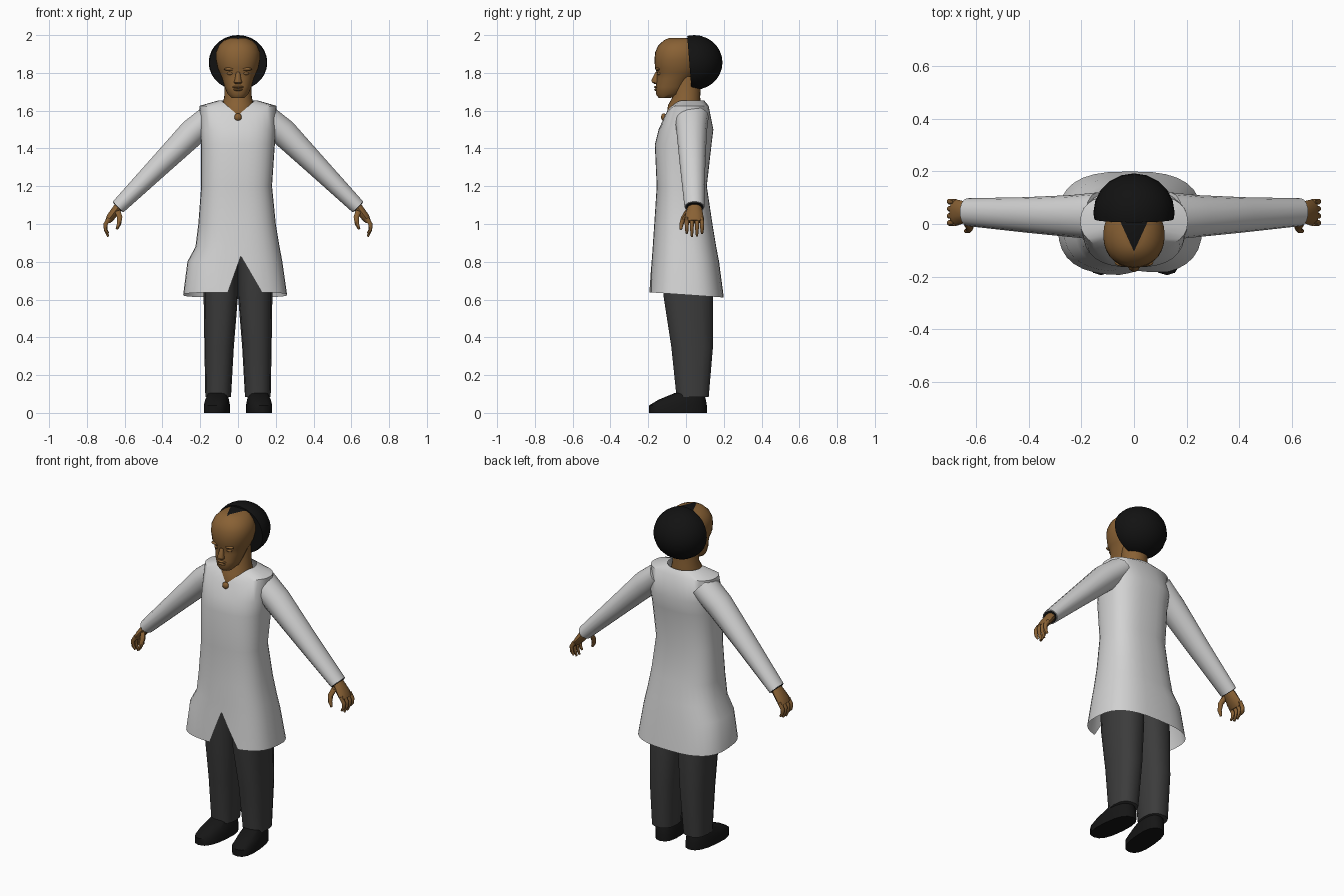
import bpy, bmesh, math
from mathutils import Vector

if "Cube" in bpy.data.objects:
    bpy.data.objects.remove(bpy.data.objects["Cube"])


def material(name, r, g, b):
    m = bpy.data.materials.new(name)
    m.diffuse_color = (r, g, b, 1)
    m.use_nodes = True
    m.node_tree.nodes["Principled BSDF"].inputs["Base Color"].default_value = m.diffuse_color
    return m


SKIN = material("brown skin", 0.25, 0.12, 0.035)
COAT = material("pale grey cloth", 0.65, 0.65, 0.65)
TROUSER = material("charcoal cloth", 0.045, 0.045, 0.045)
HAIR = material("black hair", 0.006, 0.006, 0.006)
SHOE = material("black leather", 0.008, 0.008, 0.008)


def finish(name, bm, *mats, angle=45):
    bmesh.ops.recalc_face_normals(bm, faces=bm.faces)
    me = bpy.data.meshes.new(name)
    bm.to_mesh(me)
    bm.free()
    for m in mats:
        me.materials.append(m)
    ob = bpy.data.objects.new(name, me)
    bpy.context.collection.objects.link(ob)
    bpy.ops.object.select_all(action='DESELECT')
    ob.select_set(True)
    bpy.context.view_layer.objects.active = ob
    bpy.ops.object.shade_smooth_by_angle(angle=math.radians(angle))
    return ob


def skin_rings(rings, caps=True):
    """Bridge equal rings of points into a new bmesh."""
    bm = bmesh.new()
    vs = [[bm.verts.new(p) for p in r] for r in rings]
    n = len(vs[0])
    for a, b in zip(vs, vs[1:]):
        for i in range(n):
            j = (i + 1) % n
            bm.faces.new((a[i], a[j], b[j], b[i]))
    if caps:
        bm.faces.new(vs[0])
        bm.faces.new(vs[-1])
    return bm


def ring(z, x0, x1, y0, y1, p=2.0, n=24):
    """Horizontal superellipse filling the given x and y extents."""
    pts = []
    for i in range(n):
        t = 2 * math.pi * i / n
        c, s = math.cos(t), math.sin(t)
        x = (x0 + x1) / 2 + (x1 - x0) / 2 * math.copysign(abs(c) ** (2 / p), c)
        y = (y0 + y1) / 2 + (y1 - y0) / 2 * math.copysign(abs(s) ** (2 / p), s)
        pts.append(Vector((x, y, z)))
    return pts


def tube(path, n=12, side=1):
    """Limb along (x, y, z, half thickness, half depth in y), in the xz plane."""
    rings = []
    for k, (x, y, z, a, b) in enumerate(path):
        p, q = path[max(k - 1, 0)], path[min(k + 1, len(path) - 1)]
        d = Vector((q[0] - p[0], 0, q[2] - p[2])).normalized()
        nrm = Vector((-d.z, 0, d.x))
        r = []
        for i in range(n):
            t = 2 * math.pi * (i + 0.5) / n
            v = Vector((x, y, z)) + nrm * a * math.cos(t) + Vector((0, b * math.sin(t), 0))
            v.x *= side
            r.append(v)
        rings.append(r)
    return skin_rings(rings)


def blob(name, loc, size, mat):
    bm = bmesh.new()
    bmesh.ops.create_uvsphere(bm, u_segments=12, v_segments=8, radius=1)
    for v in bm.verts:
        v.co = Vector(loc) + Vector(v.co[i] * size[i] for i in range(3))
    return finish(name, bm, mat, angle=60)


# Coat: lofted from collar to hem
coat_sections = [
    (1.655, -.10, .10, -.075, .095, 2), (1.625, -.205, .205, -.10, .12, 2.4),
    (1.50, -.20, .20, -.145, .145, 2.6), (1.42, -.195, .195, -.165, .135, 2.6),
    (1.20, -.195, .18, -.155, .11, 2.6), (1.00, -.21, .20, -.168, .14, 2.6),
    (.88, -.225, .22, -.176, .16, 2.6), (.80, -.268, .235, -.182, .175, 2.7),
    (.625, -.29, .26, -.195, .20, 2.8)]
rings = [ring(*s, n=32) for s in coat_sections]
for r, width, drop, push in ((rings[0], .09, .08, .037), (rings[1], .17, .09, .027)):
    for v in r:  # V neckline
        if v.y < 0:
            d = max(0, 1 - abs(v.x) / width)
            v.z -= drop * d
            v.y -= push * d
for v in rings[-1]:  # hem slopes down to the back
    v.z -= .07 * v.y
bm = skin_rings(rings, caps=False)
apex = Vector((.015, 0, .83))
slit = [(Vector((-.06, 0, .62)), 1), (Vector((.137, 0, .62)), -1)]
normals = []
for corner, s in slit:  # front slit
    e = corner - apex
    no = Vector((-e.z, 0, e.x)) * s
    normals.append(no)
    fs = [f for f in bm.faces if f.calc_center_median().y < -.05 and f.calc_center_median().z < .87]
    geom = fs + list({e for f in fs for e in f.edges}) + list({v for f in fs for v in f.verts})
    bmesh.ops.bisect_plane(bm, geom=geom, plane_co=apex, plane_no=no)
gone = [f for f in bm.faces if f.calc_center_median().y < -.05
        and all((f.calc_center_median() - apex).dot(n) > 0 for n in normals)]
bmesh.ops.delete(bm, geom=gone, context='FACES')
finish("coat", bm, COAT)

# Neck and collar stud
neck = [(1.48, -.09, .09, -.10, .07), (1.56, -.09, .09, -.105, .07),
        (1.63, -.085, .085, -.095, .08), (1.67, -.073, .073, -.072, .075),
        (1.78, -.07, .07, -.07, .08)]
finish("neck", skin_rings([ring(*s) for s in neck]), SKIN)
blob("collar_stud", (0, -.118, 1.566), (.02, .014, .02), SKIN)

# Head: stacked sections, with the hairline peak cut into the top
head = [(1.668, .035, -.145, -.08), (1.688, .055, -.16, -.02), (1.725, .071, -.16, .0),
        (1.77, .084, -.154, .03), (1.80, .097, -.155, .06), (1.825, .108, -.164, .07),
        (1.87, .117, -.167, .08), (1.91, .117, -.163, .08), (1.945, .102, -.147, .07),
        (1.972, .075, -.118, .06), (1.985, .042, -.09, .05)]
bm = skin_rings([ring(z, -w, w, a, b, 2.15, 28) for z, w, a, b in head])
for s in (1, -1):
    fs = [f for f in bm.faces if f.calc_center_median().z > 1.93]
    geom = fs + list({e for f in fs for e in f.edges}) + list({v for f in fs for v in f.verts})
    bmesh.ops.bisect_plane(bm, geom=geom, plane_co=(0, -.105, 1.9), plane_no=(s * .12, -.055, 0))
for f in bm.faces:
    c = f.calc_center_median()
    if c.z > 1.93 and abs(c.x) * .12 < (c.y + .105) * .055:
        f.material_index = 1
finish("head", bm, SKIN, HAIR)

# Face features
nose = [(1.805, .010, -.162, -.14), (1.765, .017, -.183, -.14),
        (1.75, .022, -.182, -.14), (1.742, .016, -.168, -.14)]
finish("nose", skin_rings([ring(z, -w, w, a, b, 2, 10) for z, w, a, b in nose]), SKIN)
blob("upper_lip", (0, -.155, 1.725), (.03, .015, .007), SKIN)
blob("lower_lip", (0, -.155, 1.711), (.025, .014, .007), SKIN)
for side in (1, -1):
    blob("brow", (side * .042, -.148, 1.82), (.032, .014, .009), SKIN)
    blob("eyelid", (side * .04, -.14, 1.797), (.018, .013, .009), SKIN)

# Hair: rounded mass sliced flat behind the face
bm = bmesh.new()
bmesh.ops.create_uvsphere(bm, u_segments=20, v_segments=14, radius=1)
for v in bm.verts:
    v.co = Vector((v.co.x * .155, v.co.y * .15 + .043, v.co.z * .145 + 1.855))
cut = bmesh.ops.bisect_plane(bm, geom=bm.verts[:] + bm.edges[:] + bm.faces[:], clear_inner=True,
                             plane_co=(0, .018, 1.85), plane_no=(0, 1, .08))
bmesh.ops.holes_fill(bm, edges=[e for e in cut["geom_cut"] if isinstance(e, bmesh.types.BMEdge)])
finish("hair", bm, HAIR)

# Limbs, built for each side
arm = [(.14, .03, 1.57, .07, .09), (.24, .03, 1.485, .075, .08),
       (.42, .035, 1.305, .059, .067), (.635, .045, 1.09, .041, .053)]
lining = [(.625, .045, 1.10, .036, .047), (.6375, .045, 1.0875, .036, .047)]
palm = [(.625, .045, 1.10, .026, .034), (.648, .045, 1.07, .025, .042),
        (.675, .043, 1.035, .023, .05), (.69, .043, 1.012, .016, .047)]
thumb = [(.638, .01, 1.07, .016, .016), (.626, -.012, 1.035, .015, .015),
         (.63, -.024, 1.0, .012, .012), (.642, -.027, .972, .007, .007)]
leg = [(.92, .0, .18, -.13, .13), (.62, .0, .182, -.122, .145), (.35, .022, .178, -.08, .145),
       (.085, .037, .173, -.052, .122)]
shoe = [(0, .043, .177, -.195, .11), (.04, .043, .177, -.195, .11),
        (.07, .05, .172, -.145, .105), (.105, .06, .16, -.06, .095)]
for side in (1, -1):
    finish("sleeve", tube(arm, 14, side), COAT)
    finish("cuff_lining", tube(lining, 14, side), SHOE)
    finish("palm", tube(palm, 10, side), SKIN)
    finish("thumb", tube(thumb, 8, side), SKIN)
    for k, tip in enumerate((.95, .933, .935, .95)):
        y = .004 + .027 * k
        finger = [(.682, y, 1.03, .013, .012), (.702, y, .998, .012, .0115),
                  (.701, y, .97, .01, .01), (.687, y, tip, .006, .006)]
        finish("finger", tube(finger, 8, side), SKIN)
    legs = [[Vector((v.x * side, v.y, v.z)) for v in ring(*s, p=2.5, n=14)] for s in leg]
    finish("trouser_leg", skin_rings(legs), TROUSER)
    feet = [[Vector(((v.x - .09 * v.y - .002) * side, v.y, v.z)) for v in ring(*s, p=2.5, n=16)]
            for s in shoe]
    finish("shoe", skin_rings(feet), SHOE)
